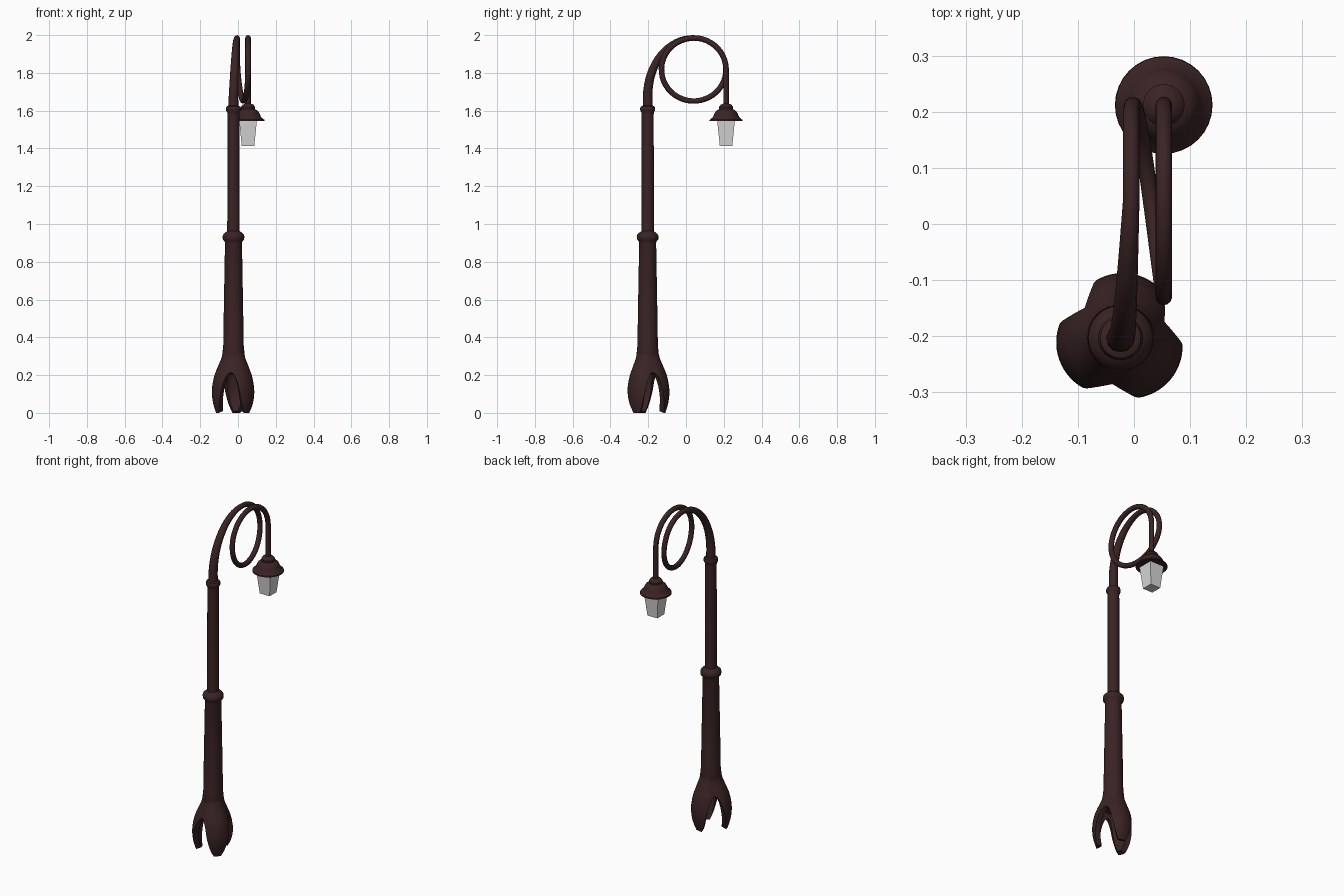
import bpy, bmesh, math
from mathutils import Vector

if "Cube" in bpy.data.objects:
    bpy.data.objects.remove(bpy.data.objects["Cube"])

PX, PY = -0.024, -0.203      # pole axis
LX, LY = 0.053, 0.212        # lamp axis


def material(name, rgb):
    m = bpy.data.materials.new(name)
    m.diffuse_color = (*rgb, 1)
    m.use_nodes = True
    m.node_tree.nodes["Principled BSDF"].inputs["Base Color"].default_value = m.diffuse_color
    return m


iron = material("dark brown iron", (0.043, 0.017, 0.018))
glass = material("pale grey glass", (0.68, 0.68, 0.68))


def finish(name, bm, mat, smooth=True):
    bmesh.ops.recalc_face_normals(bm, faces=bm.faces)
    me = bpy.data.meshes.new(name)
    bm.to_mesh(me)
    bm.free()
    ob = bpy.data.objects.new(name, me)
    bpy.context.collection.objects.link(ob)
    me.materials.append(mat)
    if smooth:
        shade(ob)
    return ob


def shade(ob):
    bpy.ops.object.select_all(action='DESELECT')
    ob.select_set(True)
    bpy.context.view_layer.objects.active = ob
    bpy.ops.object.shade_smooth_by_angle(angle=math.radians(40))


def lathe(name, profile, x, y, mat, n=32):
    bm = bmesh.new()
    rings = []
    for r, z in profile:
        rings.append([bm.verts.new((x + r * math.cos(2 * math.pi * i / n),
                                    y + r * math.sin(2 * math.pi * i / n), z)) for i in range(n)])
    for a, b in zip(rings, rings[1:]):
        for i in range(n):
            j = (i + 1) % n
            bm.faces.new((a[i], a[j], b[j], b[i]))
    bm.faces.new(rings[0])
    bm.faces.new(rings[-1])
    return finish(name, bm, mat)


# Pole with middle and upper collars
lathe("pole", [(0.045, 0.23), (0.06, 0.30), (0.054, 0.36), (0.052, 0.5), (0.045, 0.90),
               (0.047, 0.908), (0.056, 0.918), (0.058, 0.932), (0.055, 0.944), (0.042, 0.956),
               (0.033, 0.962), (0.032, 1.58), (0.033, 1.592), (0.039, 1.6), (0.040, 1.612),
               (0.036, 1.622), (0.026, 1.627)], PX, PY, iron)

# Three-clawed base: rows of (z, radius, half angle of each claw)
rows = [(0.36, 0.053, 60), (0.32, 0.057, 60), (0.29, 0.064, 60), (0.26, 0.077, 60),
        (0.235, 0.088, 60), (0.215, 0.096, 60), (0.208, 0.099, 52), (0.195, 0.103, 46),
        (0.17, 0.109, 40), (0.14, 0.114, 36), (0.11, 0.116, 33), (0.08, 0.114, 29),
        (0.05, 0.109, 25), (0.025, 0.102, 20), (0.0, 0.094, 13)]
bm = bmesh.new()
N = 14
for mid in (80, 200, 320):
    prev = None
    for z, r, half in rows:
        ring = []
        for i in range(N + 1):
            a = half * (2 * i / N - 1)
            pinch = 0.13 * min(1, max(0, (0.33 - z) / 0.1)) * (a / 60) ** 2
            t = math.radians(mid + a)
            rr = r * (1 - pinch)
            ring.append(bm.verts.new((PX + rr * math.cos(t), PY + rr * math.sin(t), z)))
        if prev:
            for i in range(N):
                bm.faces.new((prev[i], ring[i], ring[i + 1], prev[i + 1]))
        prev = ring
bmesh.ops.remove_doubles(bm, verts=bm.verts, dist=0.0005)
base = finish("claw_base", bm, iron, False)
sol = base.modifiers.new("thickness", 'SOLIDIFY')
sol.thickness = 0.03
sol.offset = -1
bpy.context.view_layer.objects.active = base
base.select_set(True)
bpy.ops.object.modifier_apply(modifier=sol.name)
for v in base.data.vertices:      # flat feet
    v.co.z = max(v.co.z, 0)
shade(base)

# Curled arm: rising arc, one full loop, then down to the lamp
CY, CZ, RY, RZ = 0.041, 1.818, 0.171, 0.167
path = [(PX, PY, 1.60, 1.75)]
for i in range(17):
    s = i / 16
    t = s * math.pi / 2
    path.append((PX + 0.019 * s, CY + (PY - CY) * math.cos(t),
                 1.675 + 0.31 * math.sin(t), 1.7 - 0.7 * s))
for d in range(8, 451, 8):
    t = math.radians(d)
    s = min(1, max(0, (d - 60) / 210))
    s = s * s * (3 - 2 * s)
    path.append((-0.005 + (LX + 0.005) * s, CY + RY * math.sin(t), CZ + RZ * math.cos(t), 1))
path.append((LX, LY, 1.80, 1))
path.append((LX, LY, 1.615, 1))
cu = bpy.data.curves.new("curled_arm", 'CURVE')
cu.dimensions = '3D'
cu.bevel_depth = 0.0148
cu.bevel_resolution = 4
cu.use_fill_caps = True
sp = cu.splines.new('POLY')
sp.points.add(len(path) - 1)
for p, (x, y, z, r) in zip(sp.points, path):
    p.co = (x, y, z, 1)
    p.radius = r
cu.materials.append(iron)
arm = bpy.data.objects.new("curled_arm", cu)
bpy.context.collection.objects.link(arm)
bpy.ops.object.select_all(action='DESELECT')
arm.select_set(True)
bpy.context.view_layer.objects.active = arm
bpy.ops.object.convert(target='MESH')
shade(bpy.context.view_layer.objects.active)

# Lamp cap
lathe("lamp_cap", [(0.014, 1.637), (0.028, 1.632), (0.037, 1.620), (0.036, 1.608), (0.045, 1.604),
                   (0.056, 1.595), (0.064, 1.580), (0.069, 1.566), (0.086, 1.552), (0.087, 1.545),
                   (0.070, 1.546), (0.01, 1.546)], LX, LY, iron)

# Tapered square glass
bm = bmesh.new()
sq = [(-1, -1), (1, -1), (1, 1), (-1, 1)]
lo = [bm.verts.new((LX + 0.033 * a, LY + 0.033 * b, 1.412)) for a, b in sq]
hi = [bm.verts.new((LX + 0.047 * a, LY + 0.047 * b, 1.55)) for a, b in sq]
bm.faces.new(lo)
bm.faces.new(hi)
for i in range(4):
    j = (i + 1) % 4
    bm.faces.new((lo[i], lo[j], hi[j], hi[i]))
finish("lamp_glass", bm, glass, False)
